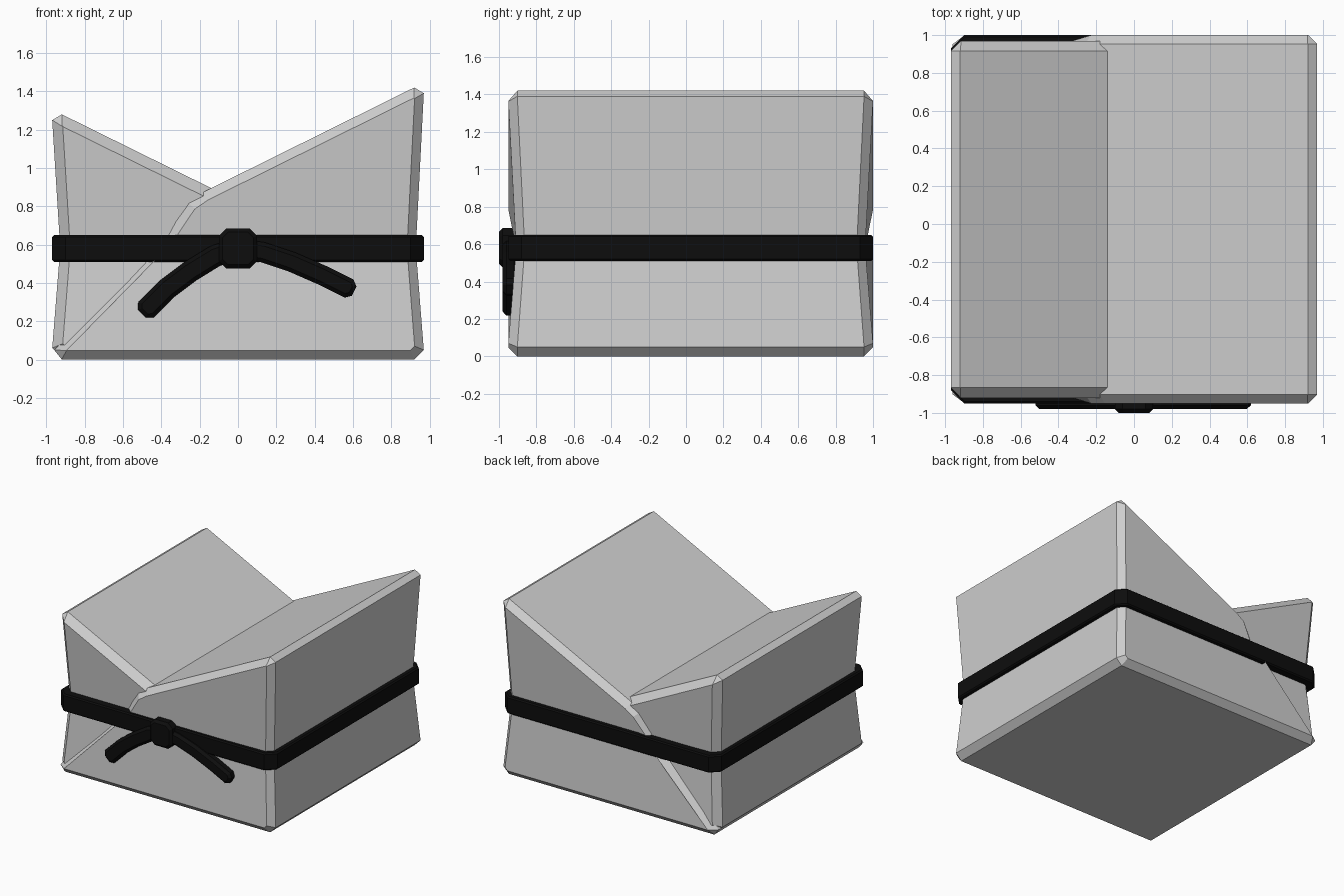
import bpy, bmesh
from mathutils import Vector

cube = bpy.data.objects.get("Cube")
if cube:
    bpy.data.objects.remove(cube, do_unlink=True)

MID_Y = 0.025   # centre of the cloth, the knot sticks out in front
WAIST = 0.58


def material(name, value):
    m = bpy.data.materials.new(name)
    m.use_nodes = True
    colour = (value, value, value, 1)
    m.diffuse_color = colour
    bsdf = next(n for n in m.node_tree.nodes if n.type == 'BSDF_PRINCIPLED')
    bsdf.inputs["Base Color"].default_value = colour
    bsdf.inputs["Roughness"].default_value = 0.8
    return m


cloth = material("off white cloth", 0.62)
black = material("black cloth", 0.004)


def prism(name, profile, axis, low, high, rim, mat, waist=False):
    """Extrude a profile between two levels, with chamfered rims at both ends."""
    bm = bmesh.new()

    def place(a, b, level):
        return (a, level, b) if axis == 'Y' else (a, b, level)
    rings = [[bm.verts.new(place(a, b, lv)) for a, b in profile]
             for lv in (low + rim, high - rim)]
    caps = [bm.faces.new(r) for r in rings]
    n = len(profile)
    for i in range(n):
        j = (i + 1) % n
        bm.faces.new((rings[0][i], rings[0][j], rings[1][j], rings[1][i]))
    bmesh.ops.recalc_face_normals(bm, faces=bm.faces)
    bmesh.ops.inset_individual(bm, faces=caps, thickness=rim, depth=rim,
                               use_even_offset=True)
    if waist:
        # pinch the cloth inwards where the belt sits
        bmesh.ops.bisect_plane(bm, geom=bm.verts[:] + bm.edges[:] + bm.faces[:],
                               plane_co=(0, 0, WAIST), plane_no=(0, 0, 1))
        for v in bm.verts:
            if abs(v.co.z - WAIST) < 0.002:
                v.co.x *= 0.957
                v.co.y = MID_Y + (v.co.y - MID_Y) * 0.957
    bmesh.ops.recalc_face_normals(bm, faces=bm.faces)
    mesh = bpy.data.meshes.new(name)
    bm.to_mesh(mesh)
    bm.free()
    mesh.materials.append(mat)
    ob = bpy.data.objects.new(name, mesh)
    bpy.context.collection.objects.link(ob)
    return ob


# Outer wrap: crosses over the front and back
prism("outer_wrap",
      [(-.92, 0), (.92, 0), (.97, .05), (.97, 1.39), (.92, 1.42),
       (-.18, .875), (-.26, .82), (-.44, WAIST), (-.96, .05)],
      'Y', MID_Y - .975, MID_Y + .975, .048, cloth, waist=True)

# Inner wrap: slightly narrower, tucked under the outer one
prism("inner_wrap",
      [(-.92, .01), (-.1, .01), (-.1, .87), (-.13, .89), (-.92, 1.28),
       (-.97, 1.25), (-.97, .06)],
      'Y', MID_Y - .945, MID_Y + .945, .055, cloth, waist=True)

# Belt band with cut corners
hx, hy, c = .97, .975, .07
corners = [(hx, hy - c), (hx - c, hy), (c - hx, hy), (-hx, hy - c),
           (-hx, c - hy), (c - hx, -hy), (hx - c, -hy), (hx, c - hy)]
prism("belt", [(x, y + MID_Y) for x, y in corners], 'Z', .51, .65, .01, black)

# Knot
prism("belt_knot",
      [(-.06, .475), (.06, .475), (.1, .515), (.1, .645), (.06, .685),
       (-.06, .685), (-.1, .645), (-.1, .515)],
      'Y', -1.0, -.9, .02, black)


def tail(name, path, width):
    """Ribbon of constant width along a path, with clipped tip corners."""
    pts = [Vector(p) for p in path]
    left, right = [], []
    for i, p in enumerate(pts):
        d = (pts[min(i + 1, len(pts) - 1)] - pts[max(i - 1, 0)]).normalized()
        side = Vector((-d.y, d.x)) * width / 2
        left.append(p + side)
        right.append(p - side)
    tip = (pts[-1] - pts[-2]).normalized() * .03
    ends = [left[-1].lerp(right[-1], t) + tip for t in (.25, .75)]
    prism(name, [tuple(p) for p in left + ends + right[::-1]],
          'Y', -.98, -.9, .02, black)


# Hanging ends of the belt
tail("right_belt_end", [(0, .58), (-.12, .54), (-.25, .46), (-.37, .37), (-.48, .26)], .115)
tail("left_belt_end", [(0, .58), (.13, .56), (.28, .51), (.44, .44), (.58, .37)], .105)
